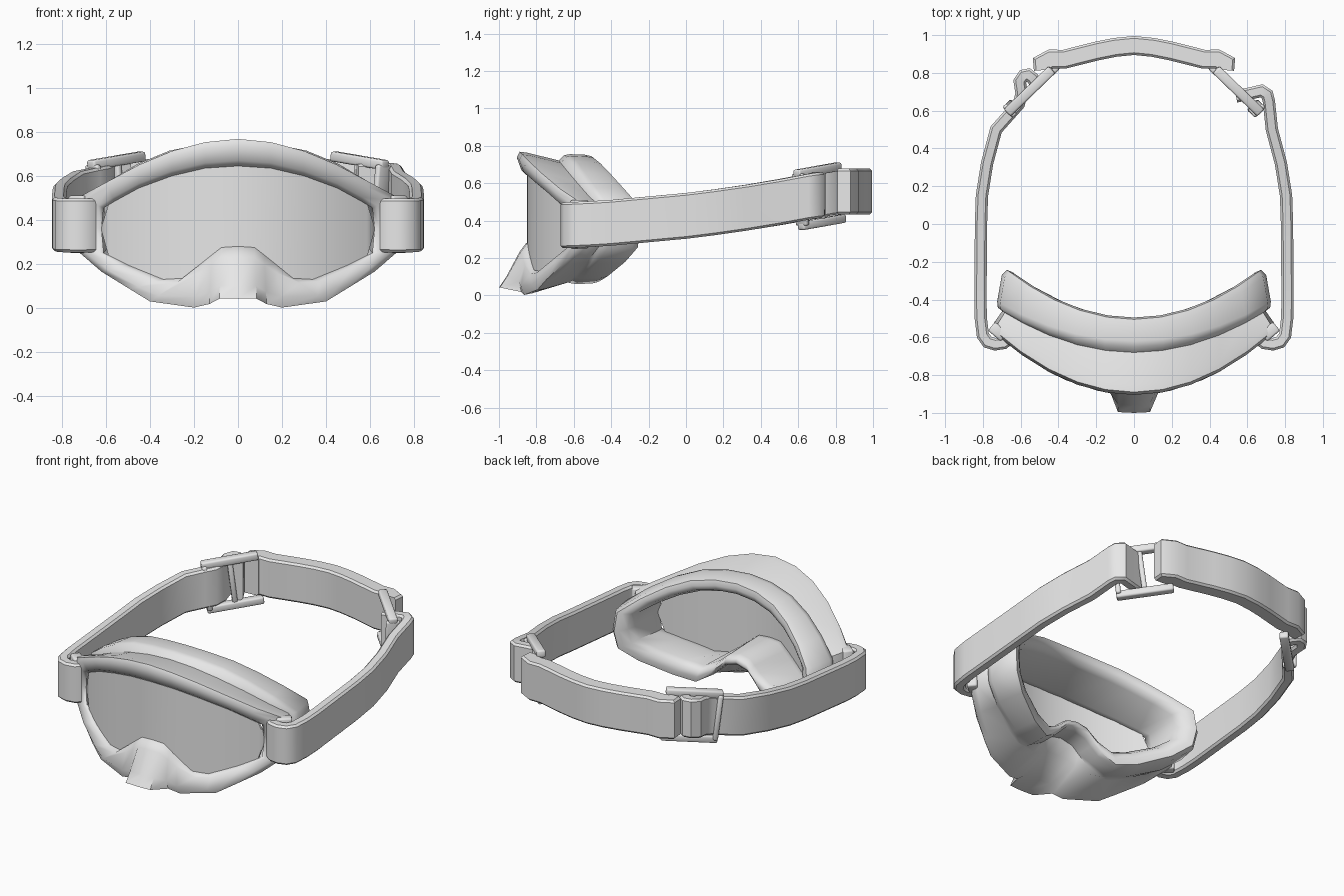
import bpy, bmesh, math
from mathutils import Vector, Matrix

cube = bpy.data.objects.get("Cube")
if cube:
    bpy.data.objects.remove(cube, do_unlink=True)

grey = bpy.data.materials.new("plain_grey")
grey.use_nodes = True
grey.diffuse_color = (0.8, 0.8, 0.8, 1)
grey.node_tree.nodes["Principled BSDF"].inputs["Base Color"].default_value = (0.8, 0.8, 0.8, 1)


def finish(name, bm, angle):
    bmesh.ops.recalc_face_normals(bm, faces=bm.faces[:])
    mesh = bpy.data.meshes.new(name)
    bm.to_mesh(mesh)
    bm.free()
    mesh.materials.append(grey)
    obj = bpy.data.objects.new(name, mesh)
    bpy.context.collection.objects.link(obj)
    bpy.ops.object.select_all(action='DESELECT')
    obj.select_set(True)
    bpy.context.view_layer.objects.active = obj
    bpy.ops.object.shade_smooth_by_angle(angle=math.radians(angle))


def loft(name, rings, looped=False, angle=55):
    """Skin closed rings; either join last to first or cap both ends."""
    bm = bmesh.new()
    rows = [[bm.verts.new(p) for p in ring] for ring in rings]
    pairs = list(zip(rows, rows[1:]))
    if looped:
        pairs.append((rows[-1], rows[0]))
    else:
        bm.faces.new(rows[0])
        bm.faces.new(rows[-1])
    n = len(rows[0])
    for a, b in pairs:
        for i in range(n):
            j = (i + 1) % n
            bm.faces.new((a[i], a[j], b[j], b[i]))
    finish(name, bm, angle)


def blend(a, b, t):
    return [(p[0] + (q[0] - p[0]) * t, p[1] + (q[1] - p[1]) * t) for p, q in zip(a, b)]


# Half outlines (x, z) from top centre round to bottom centre
opening = [(0, .645), (.15, .635), (.3, .6), (.45, .545), (.56, .485), (.61, .455), (.62, .36),
           (.61, .25), (.5, .195), (.34, .13), (.25, .135), (.17, .2), (.12, .24), (.075, .275), (0, .28)]
outer = [(0, .768), (.15, .753), (.3, .713), (.45, .65), (.6, .57), (.73, .5), (.745, .37),
         (.73, .26), (.62, .165), (.49, .085), (.4, .03), (.2, .002), (.13, .018), (.085, .042), (0, .042)]
body = [(0, .755), (.15, .745), (.3, .715), (.44, .655), (.57, .575), (.685, .485), (.7, .36),
        (.68, .25), (.58, .17), (.4, .09), (.27, .06), (.17, .12), (.12, .17), (.08, .21), (0, .23)]


def ring(half, y, bow, nose=0.0):
    """Mirror a half outline and bow it back around the face."""
    pts = []
    for i, (x, z) in enumerate(half):
        tip = nose if i >= len(half) - 2 else 0
        pts.append((x, y + bow * x * x - tip, z))
    return pts + [(-x, y, z) for x, y, z in pts[-2:0:-1]]


def shrink(half, sx, sz):
    return [(x * sx, .43 + (z - .43) * sz) for x, z in half]


# Frame and face padding as one continuous skin
loft("frame_and_padding", [
    ring(opening, -.81, .6),
    ring(opening, -.855, .6),
    ring(blend(opening, outer, .2), -.88, .6, .01),
    ring(blend(opening, outer, .75), -.905, .6, .055),
    ring(outer, -.89, .6, .11),
    ring(blend(opening, outer, .96), -.85, .6),
    ring(blend(opening, outer, .62), -.68, .45),
    ring(shrink(body, 1.03, .985), -.65, .4),
    ring(shrink(body, 1.035, 1), -.62, .4),
    ring(shrink(body, 1, .99), -.54, .55),
    ring(shrink(body, .96, .965), -.505, .58),
    ring(shrink(body, .92, .87), -.495, .58),
    ring(shrink(body, .87, .77), -.505, .58),
    ring(shrink(body, .84, .71), -.545, .58),
], looped=True)


# Lens: thin bowed sheet tucked just inside the opening
def height_at(x, pts):
    pts = sorted(pts)
    for (xa, za), (xb, zb) in zip(pts, pts[1:]):
        if xa <= x <= xb:
            return za + (zb - za) * (x - xa) / (xb - xa)
    return pts[-1][1]


sections = []
steps = 36
for i in range(steps + 1):
    x = -.62 + 1.24 * i / steps
    top = height_at(abs(x), opening[:7]) + .01
    low = min(height_at(abs(x), opening[6:]) - .01, top - .02)
    y = -.85 + .6 * x * x
    sections.append([(x, y, low), (x, y, top), (x, y + .012, top), (x, y + .012, low)])
loft("lens", sections)


# Strap pieces: crisp-edged band swept along a plan path
def strap_height(y):
    return min(.555, .425 + .117 * y + .06 * y * y)


def band(name, path, thick, tall=.245):
    pts = [Vector(p) for p in path]
    t, h, r = thick / 2, tall / 2, .012
    profile = [(t, h - r), (t - r, h), (r - t, h), (-t, h - r),
               (-t, r - h), (r - t, -h), (t - r, -h), (t, r - h)]
    rings = []
    for i, p in enumerate(pts):
        a = (p - pts[i - 1]).normalized() if i else (pts[1] - p).normalized()
        b = (pts[i + 1] - p).normalized() if i + 1 < len(pts) else a
        d = (a + b).normalized()
        n = Vector((d.y, -d.x)) / max(.75, d.dot(a))
        z = strap_height(p.y)
        rings.append([(p.x + n.x * u, p.y + n.y * u, z + v) for u, v in profile])
    loft(name, rings, angle=42)


side = [(.665, -.61), (.69, -.63), (.735, -.637), (.775, -.625), (.8, -.59), (.811, -.5), (.813, -.4),
        (.81, 0), (.805, .15), (.778, .32), (.73, .5)]
left_tail = [(.714, .65), (.705, .685), (.675, .705), (.61, .69), (.54, .675)]
right_tail = [(.65, .59), (.61, .635), (.595, .69), (.605, .755), (.585, .785), (.56, .79), (.535, .77), (.515, .73)]
band("left_strap", side + left_tail, .065)
band("right_strap", [(-x, y) for x, y in side + right_tail], .065)
rear = [(.48, .815), (.483, .85), (.44, .873), (.37, .872), (.2, .915), (.1, .935)]
band("rear_strap", rear + [(0, .945)] + [(-x, y) for x, y in reversed(rear)], .1)


# Boxes with softened edges
def bars(name, boxes, matrix):
    bm = bmesh.new()
    for centre, size in boxes:
        m = matrix @ Matrix.Translation(centre) @ Matrix.Diagonal((*size, 1))
        bmesh.ops.create_cube(bm, size=1, matrix=m)
    bmesh.ops.bevel(bm, geom=bm.edges[:], offset=.01, segments=2, affect='EDGES', profile=.5)
    finish(name, bm, 55)


for s, label in ((1, "left"), (-1, "right")):
    # Strap buckle: rails above and below, with a middle and an outer cross bar
    turn = Matrix.Rotation(math.radians(-44 * s), 4, 'Z') @ Matrix.Rotation(math.radians(7 * s), 4, 'Y')
    place = Matrix.Translation((.54 * s, .715, .53)) @ turn
    rails = [((0, 0, z), (.33, .052, .045)) for z in (-.14, .14)]
    posts = [((0, 0, 0), (.03, .04, .28)), ((.15 * s, 0, 0), (.03, .08, .28))]
    bars(label + "_buckle", rails + posts, place)

    # Frame lug inside the strap loop
    lug = Matrix.Translation((.72 * s, -.57, .38)) @ Matrix.Rotation(math.radians(40 * s), 4, 'Z')
    bars(label + "_strap_lug", [((0, 0, 0), (.09, .06, .26))], lug)
